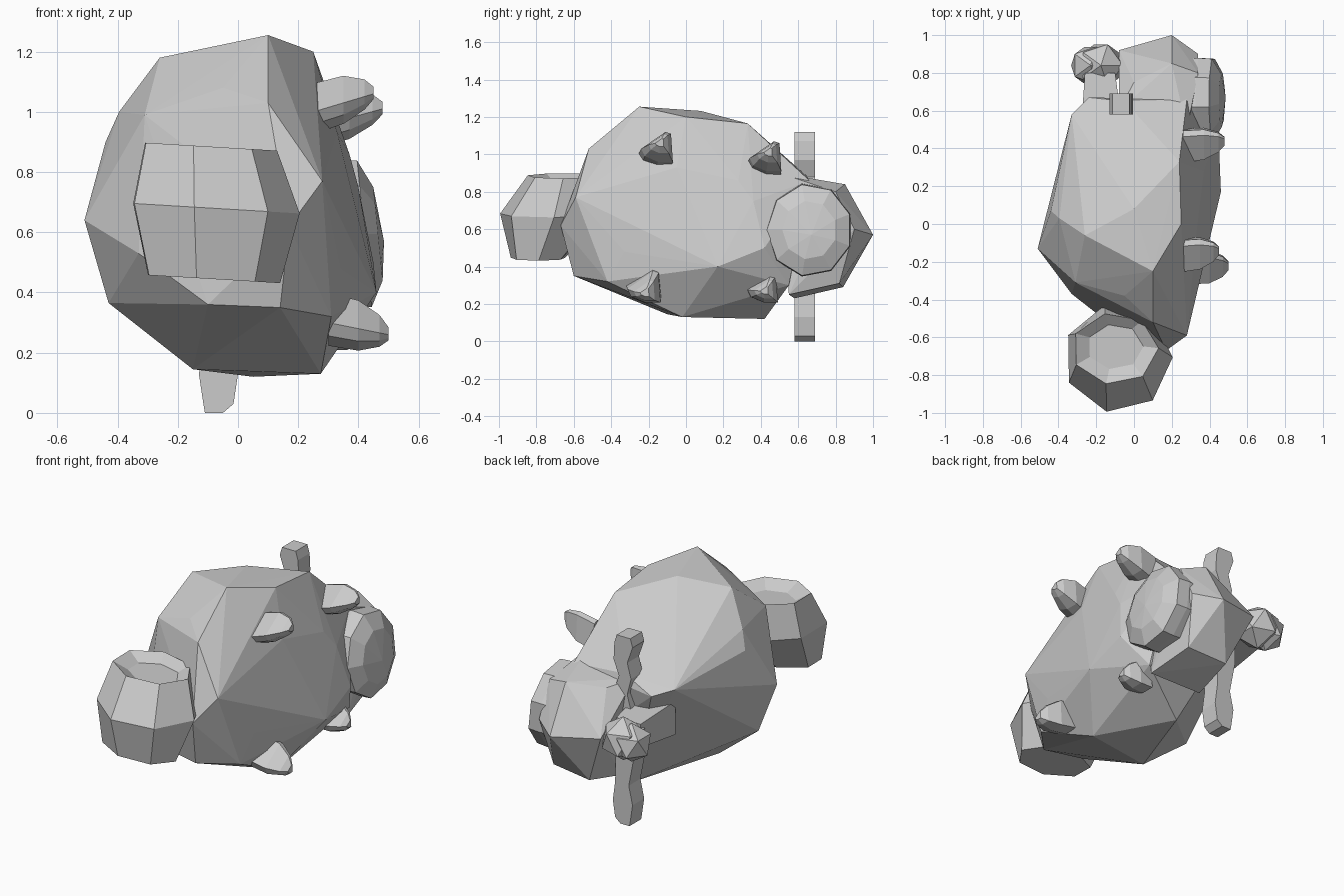
import bpy, bmesh, math
from mathutils import Vector

cube = bpy.data.objects.get("Cube")
if cube:
    bpy.data.objects.remove(cube)

stone = bpy.data.materials.new("stone grey")
stone.use_nodes = True
stone.diffuse_color = (0.6, 0.6, 0.6, 1)
stone.node_tree.nodes["Principled BSDF"].inputs["Base Color"].default_value = (0.6, 0.6, 0.6, 1)


def finish(name, bm):
    bmesh.ops.recalc_face_normals(bm, faces=bm.faces)
    mesh = bpy.data.meshes.new(name)
    bm.to_mesh(mesh)
    bm.free()
    mesh.materials.append(stone)
    obj = bpy.data.objects.new(name, mesh)
    bpy.context.collection.objects.link(obj)
    return obj


def hull(name, points):
    """Faceted convex lump wrapped around a few corner points."""
    bm = bmesh.new()
    for p in points:
        bm.verts.new(p)
    out = bmesh.ops.convex_hull(bm, input=bm.verts)
    inside = {g for g in out["geom_interior"] if isinstance(g, bmesh.types.BMVert)}
    bmesh.ops.delete(bm, geom=list(inside), context='VERTS')
    return finish(name, bm)


def rings(name, loops):
    """Skin a list of equal vertex loops, capped at both ends."""
    bm = bmesh.new()
    rows = [[bm.verts.new(p) for p in loop] for loop in loops]
    n = len(rows[0])
    for a, b in zip(rows, rows[1:]):
        for i in range(n):
            j = (i + 1) % n
            bm.faces.new((a[i], a[j], b[j], b[i]))
    bm.faces.new(rows[0])
    bm.faces.new(rows[-1])
    return finish(name, bm)


# Main boulder body
hull("body", [
    (-.26, -.06, 1.18), (.1, -.25, 1.255), (0, .08, 1.232), (.25, 0, 1.2), (.24, .33, 1.165),
    (.1, -.52, 1.03), (-.05, -.38, 1.08), (-.31, -.31, .99), (-.395, .03, 1.0), (-.44, .07, .9),
    (-.51, -.13, .64), (-.33, -.37, .53), (.28, -.59, .77), (.17, -.67, .62), (.34, -.33, .48),
    (.14, -.6, .35), (-.1, -.55, .36), (-.43, -.07, .365), (-.15, -.1, .145),
    (.275, -.02, .13), (.05, .42, .12), (.31, -.42, .32), (.46, .17, .4), (.45, .42, .5),
    (.4, .36, .75), (.33, -.05, .93), (.37, .28, .86), (.28, .66, .86), (-.05, .65, .88),
    (-.24, .67, .8), (-.33, .58, .83), (-.37, .3, .87), (.35, .55, .3)])

# Rear bulge
hull("rear_bulge", [
    (-.08, .6, .84), (.28, .5, .9), (.0, .75, .82), (.2, .85, .84), (.34, .8, .8),
    (.2, 1.0, .57), (-.08, .92, .6), (.34, .9, .6), (.05, .84, .29), (.3, .82, .31),
    (.34, .55, .25), (.02, .58, .23)])


# Seven-sided barrel at the front with a dished top
def ring(cx, cy, z, rx, ry, n=7):
    steps = [math.tau * i / n - 1.78 for i in range(n)]
    return [(cx + rx * math.cos(a), cy + ry * math.sin(a), z - .06 * rx * math.cos(a))
            for a in steps]


rings("front_barrel", [
    ring(-.09, -.79, .445, .23, .15), ring(-.085, -.71, .68, .29, .29),
    ring(-.1, -.66, .885, .23, .19), ring(-.1, -.65, .84, .15, .12)])

# Faceted dome on the left side, leaning out towards its lower edge
dome = []
for x, r in ((.12, .22), (.35, .24), (.42, .235), (.465, .15)):
    for i in range(9):
        a = math.tau * i / 9 + .35
        y, z = r * .97 * math.cos(a), r * 1.05 * math.sin(a)
        dome.append((x - .1 * z, .66 + y, .595 + z))
hull("side_dome", dome + [(.485, .67, .57)])

# Four blunt teardrop spikes on the left side: root, direction, size
SECTION = [(-.09, .0), (.04, .09), (.07, .08), (.08, -.07), (.0, -.07), (-.07, -.04)]
SPIKES = [
    ((.25, -.16, 1.0), (.2, .02, .06), 1.05),
    ((.26, .42, .95), (.22, .02, .06), 1.05),
    ((.3, -.22, .3), (.2, 0, -.04), 1.1),
    ((.28, .41, .28), (.16, .01, -.01), 1),
]
for k, (root, way, size) in enumerate(SPIKES):
    root, way = Vector(root), Vector(way)
    pts = []
    for t, s in ((0, 1), (.5, .95), (.85, .6), (1, .25)):
        for y, z in SECTION:
            pts.append(root + way * t + Vector((0, y, z)) * s * size)
    hull(f"side_spike_{k + 1}", pts)

# Upright wavy fin along the rear: height, centre x, half width
FIN = [(0, -.08, .03), (.03, -.065, .05), (.13, -.065, .065), (.24, -.06, .045), (.42, -.08, .06),
       (.62, -.07, .07), (.78, -.05, .045), (.88, -.08, .04), (.97, -.05, .045), (1.07, -.07, .06),
       (1.12, -.07, .045)]
rings("rear_fin", [[(x - w, .58, z), (x + w, .58, z), (x + w, .69, z), (x - w, .69, z)]
                   for z, x, w in FIN])

# Knob of two lobes on a short neck beside the fin
hull("knob_neck", [(x, y, z) for x, y, h in ((-.28, .5, .1), (-.06, .5, .1), (-.26, .8, .07),
                                              (-.1, .8, .07)) for z in (.62 - h, .62 + h)])
for name, centre, r in (("knob", (-.175, .84, .6), .13), ("knob_lobe", (-.23, .84, .59), .115)):
    bm = bmesh.new()
    bmesh.ops.create_icosphere(bm, subdivisions=1, radius=r)
    bmesh.ops.translate(bm, verts=bm.verts, vec=centre)
    finish(name, bm)
